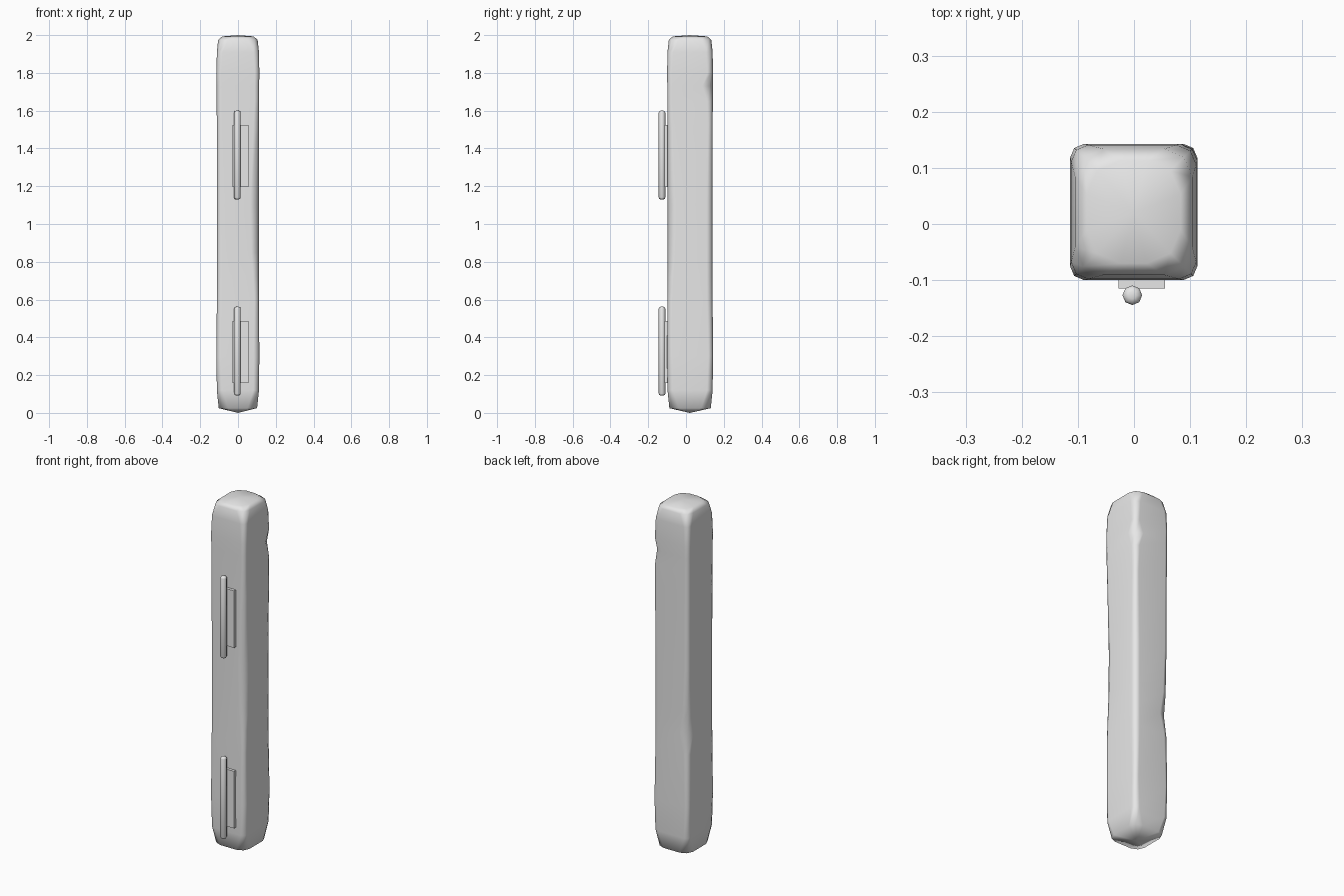
import bpy, bmesh, math
from mathutils import Vector

cube = bpy.data.objects.get("Cube")
if cube:
    bpy.data.objects.remove(cube, do_unlink=True)

grey = bpy.data.materials.new("worn grey")
grey.use_nodes = True
grey.diffuse_color = (0.8, 0.8, 0.8, 1)
grey.node_tree.nodes["Principled BSDF"].inputs["Base Color"].default_value = (0.8, 0.8, 0.8, 1)


def finish(bm, name, angle):
    bmesh.ops.recalc_face_normals(bm, faces=bm.faces)
    mesh = bpy.data.meshes.new(name)
    bm.to_mesh(mesh)
    bm.free()
    mesh.materials.append(grey)
    obj = bpy.data.objects.new(name, mesh)
    bpy.context.collection.objects.link(obj)
    bpy.ops.object.select_all(action="DESELECT")
    obj.select_set(True)
    bpy.context.view_layer.objects.active = obj
    bpy.ops.object.shade_smooth_by_angle(angle=math.radians(angle))
    return obj


# Post: stacked rounded-square sections, with worn corners
LEFT, RIGHT, FRONT, BACK = -0.114, 0.113, -0.1, 0.143
CORNERS = [(-1, -1), (1, -1), (1, 1), (-1, 1)]

# height, inset, corner cut for front right, front left, back left, back right
SECTIONS = [
    (0.025, 0.012, 0.05, 0.05, 0.05, 0.05),
    (0.12, 0.002, 0.03, 0.03, 0.03, 0.03),
    (0.3, 0, 0.025, 0.03, 0.025, 0.025),
    (0.6, 0.002, 0.025, 0.025, 0.03, 0.03),
    (0.72, 0.003, 0.025, 0.03, 0.03, 0.055),
    (0.85, 0.003, 0.025, 0.04, 0.03, 0.035),
    (1.1, 0.003, 0.025, 0.045, 0.03, 0.025),
    (1.5, 0.002, 0.025, 0.03, 0.025, 0.025),
    (1.65, 0.001, 0.025, 0.025, 0.03, 0.025),
    (1.73, 0.001, 0.025, 0.025, 0.055, 0.025),
    (1.8, 0, 0.025, 0.025, 0.03, 0.025),
    (1.91, 0.002, 0.03, 0.03, 0.035, 0.03),
    (1.975, 0.009, 0.05, 0.05, 0.05, 0.05),
    (1.993, 0.03, 0.06, 0.06, 0.06, 0.06),
]


def section(bm, z, inset, cuts):
    ring = []
    for (sx, sy), cut in zip(CORNERS, cuts):
        x = (RIGHT if sx > 0 else LEFT) - sx * inset
        y = (BACK if sy > 0 else FRONT) - sy * inset
        arc = [(x, y - sy * cut), (x - sx * cut * 0.3, y - sy * cut * 0.3), (x - sx * cut, y)]
        if sx * sy < 0:
            arc.reverse()
        ring += [bm.verts.new((px, py, z)) for px, py in arc]
    return ring


bm = bmesh.new()
rings = [section(bm, s[0], s[1], s[2:]) for s in SECTIONS]
for low, high in zip(rings, rings[1:]):
    for i in range(len(low)):
        j = (i + 1) % len(low)
        bm.faces.new((low[i], low[j], high[j], high[i]))
for ring, z in ((rings[0], 0.0), (rings[-1], 2.0)):
    tip = bm.verts.new((0, 0.02, z))
    for i in range(len(ring)):
        bm.faces.new((ring[i], ring[(i + 1) % len(ring)], tip))
post = finish(bm, "post", 75)
weighted = post.modifiers.new("soft_edges", "WEIGHTED_NORMAL")
weighted.keep_sharp = True


# Hinges: a mounting leaf and a round-ended pin
def add_leaf(name, z):
    bm = bmesh.new()
    bmesh.ops.create_cube(bm, size=1)
    bmesh.ops.scale(bm, vec=(0.083, 0.018, 0.328), verts=bm.verts)
    bmesh.ops.translate(bm, vec=(0.0135, -0.106, z), verts=bm.verts)
    finish(bm, name, 30)


def add_pin(name, z, sides=8):
    bm = bmesh.new()
    bmesh.ops.create_cone(bm, cap_ends=True, segments=sides,
                          radius1=0.0175, radius2=0.0175, depth=0.47)
    rims = [e for e in bm.edges if abs(e.verts[0].co.z - e.verts[1].co.z) < 0.001]
    bmesh.ops.bevel(bm, geom=rims, offset=0.01, segments=2, profile=0.5, affect="EDGES")
    bmesh.ops.translate(bm, vec=Vector((-0.003, -0.127, z)), verts=bm.verts)
    finish(bm, name, 60)


for label, z in (("lower", 0.327), ("upper", 1.365)):
    add_leaf(label + "_hinge_leaf", z - 0.004)
    add_pin(label + "_hinge_pin", z)
